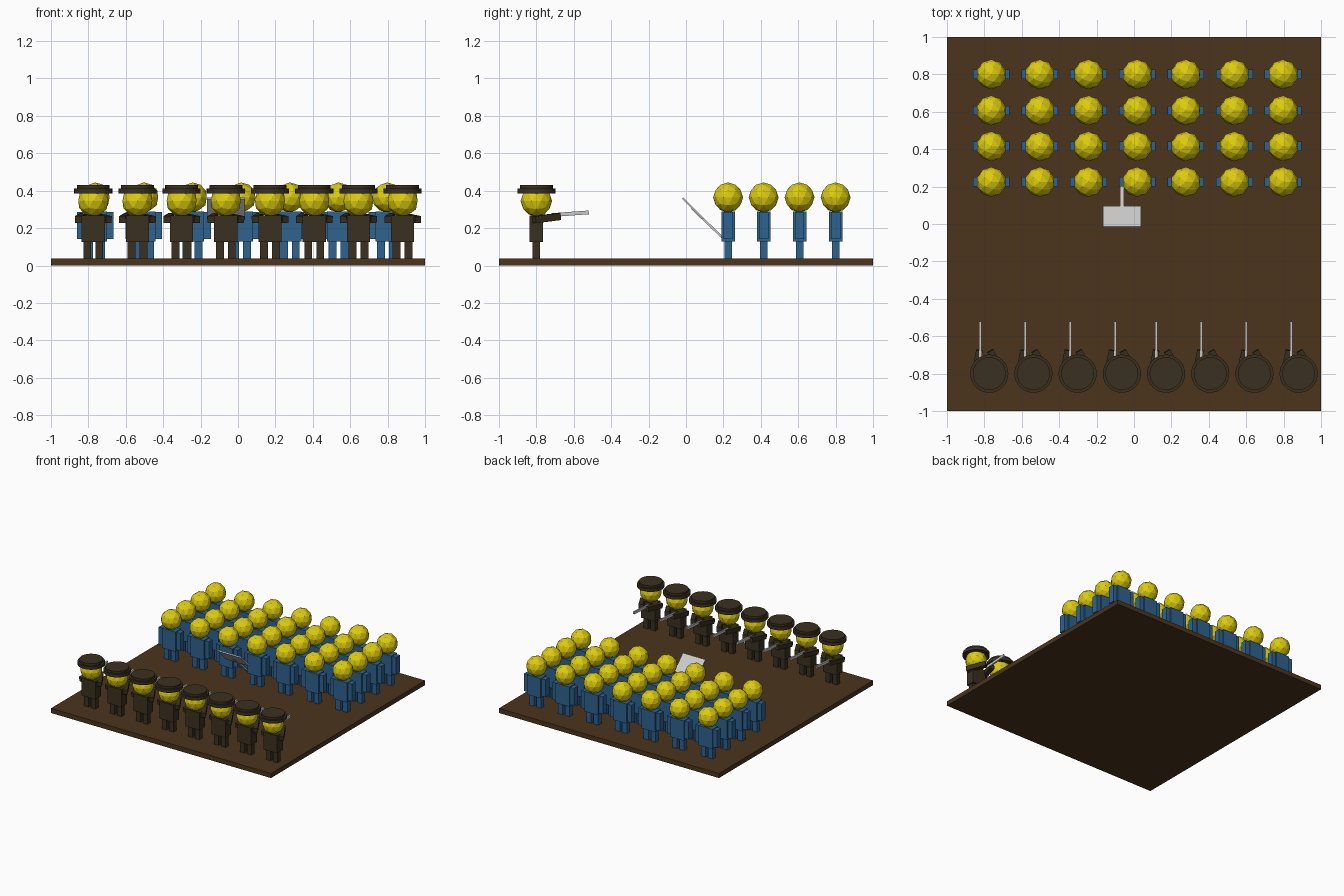
import bpy, bmesh
from math import radians
from mathutils import Matrix, Vector

if "Cube" in bpy.data.objects:
    bpy.data.objects.remove(bpy.data.objects["Cube"])


def material(name, rgb):
    m = bpy.data.materials.new(name)
    m.diffuse_color = (*rgb, 1)
    m.use_nodes = True
    m.node_tree.nodes["Principled BSDF"].inputs["Base Color"].default_value = m.diffuse_color
    return m


BROWN = material("brown", (0.07, 0.035, 0.012))
YELLOW = material("yellow", (0.72, 0.60, 0.005))
BLUE = material("blue", (0.028, 0.125, 0.28))
DARK = material("dark_cloth", (0.042, 0.03, 0.014))
GREY = None


def finish(bm, name, mat):
    me = bpy.data.meshes.new(name)
    bm.to_mesh(me)
    bm.free()
    if mat:
        me.materials.append(mat)
    return me


def box(name, mat, lo, hi):
    bm = bmesh.new()
    lo, hi = Vector(lo), Vector(hi)
    bmesh.ops.create_cube(bm, size=1, matrix=Matrix.Translation((lo + hi) / 2)
                          @ Matrix.Diagonal((*(hi - lo), 1)))
    return finish(bm, name, mat)


def bar(name, mat, a, b, width, height):
    """Box running from point a to point b."""
    bm = bmesh.new()
    a, b = Vector(a), Vector(b)
    d = b - a
    rot = d.to_track_quat('Y', 'Z').to_matrix().to_4x4()
    bmesh.ops.create_cube(bm, size=1, matrix=Matrix.Translation((a + b) / 2) @ rot
                          @ Matrix.Diagonal((width, d.length, height, 1)))
    return finish(bm, name, mat)


def ball(name, mat, r, z):
    bm = bmesh.new()
    bmesh.ops.create_icosphere(bm, subdivisions=2, radius=r,
                               matrix=Matrix.Translation((0, 0, z)))
    return finish(bm, name, mat)


def disc(name, mat, r, z0, z1):
    bm = bmesh.new()
    bmesh.ops.create_cone(bm, cap_ends=True, segments=32, radius1=r, radius2=r,
                          depth=z1 - z0, matrix=Matrix.Translation((0, 0, (z0 + z1) / 2)))
    return finish(bm, name, mat)


def place(me, loc=(0, 0, 0)):
    ob = bpy.data.objects.new(me.name, me)
    ob.location = loc
    bpy.context.collection.objects.link(ob)
    return ob


# ground slab
place(box("base", BROWN, (-1, -1, 0), (1, 1, 0.038)))

# crowd figure: shared part meshes
crowd = [ball("crowd_head", YELLOW, 0.08, 0.364),
         box("crowd_torso", BLUE, (-0.062, -0.036, 0.128), (0.062, 0.036, 0.29))]
for s in (-1, 1):
    crowd.append(box("crowd_arm", BLUE, (min(s * 0.062, s * 0.098), -0.025, 0.142),
                     (max(s * 0.062, s * 0.098), 0.025, 0.285)))
    crowd.append(box("crowd_leg", BLUE, (min(s * 0.011, s * 0.053), -0.02, 0.035),
                     (max(s * 0.011, s * 0.053), 0.02, 0.13)))
for y in (0.225, 0.415, 0.607, 0.80):
    for i in range(7):
        for me in crowd:
            place(me, (-0.763 + i * 0.26, y, 0))

# guard figure: shared part meshes
guard = [ball("guard_head", YELLOW, 0.084, 0.345),
         box("guard_torso", DARK, (-0.062, -0.036, 0.125), (0.062, 0.036, 0.268)),
         disc("cap_brim", DARK, 0.102, 0.386, 0.412),
         disc("cap_top", DARK, 0.088, 0.412, 0.43),
         bar("guard_left_arm", DARK, (-0.08, -0.02, 0.245), (-0.052, 0.125, 0.262), 0.036, 0.038),
         bar("guard_right_arm", DARK, (0.083, -0.012, 0.245), (0.005, 0.122, 0.262), 0.036, 0.038)]
for s in (-1, 1):
    guard.append(box("guard_leg", DARK, (min(s * 0.011, s * 0.053), -0.02, 0.035),
                     (max(s * 0.011, s * 0.053), 0.02, 0.13)))
rifle = bar("rifle", GREY, (0, 0.085, 0.270), (0, 0.28, 0.284), 0.013, 0.02)
for i in range(8):
    x = -0.774 + i * 0.2363
    for me in guard:
        place(me, (x, -0.80, 0))
    # rifles sit in two evenly spaced groups
    rx = -0.822 + i * 0.2407 - (0.022 if i > 3 else 0)
    place(rifle, (rx, -0.80, 0))

# tilted placard and its pole, held in the front row
place(bar("placard", GREY, (-0.064, -0.018, 0.36), (-0.064, 0.092, 0.25), 0.205, 0.01))
place(bar("placard_pole", GREY, (-0.064, 0.03, 0.308), (-0.064, 0.208, 0.137), 0.022, 0.012))
